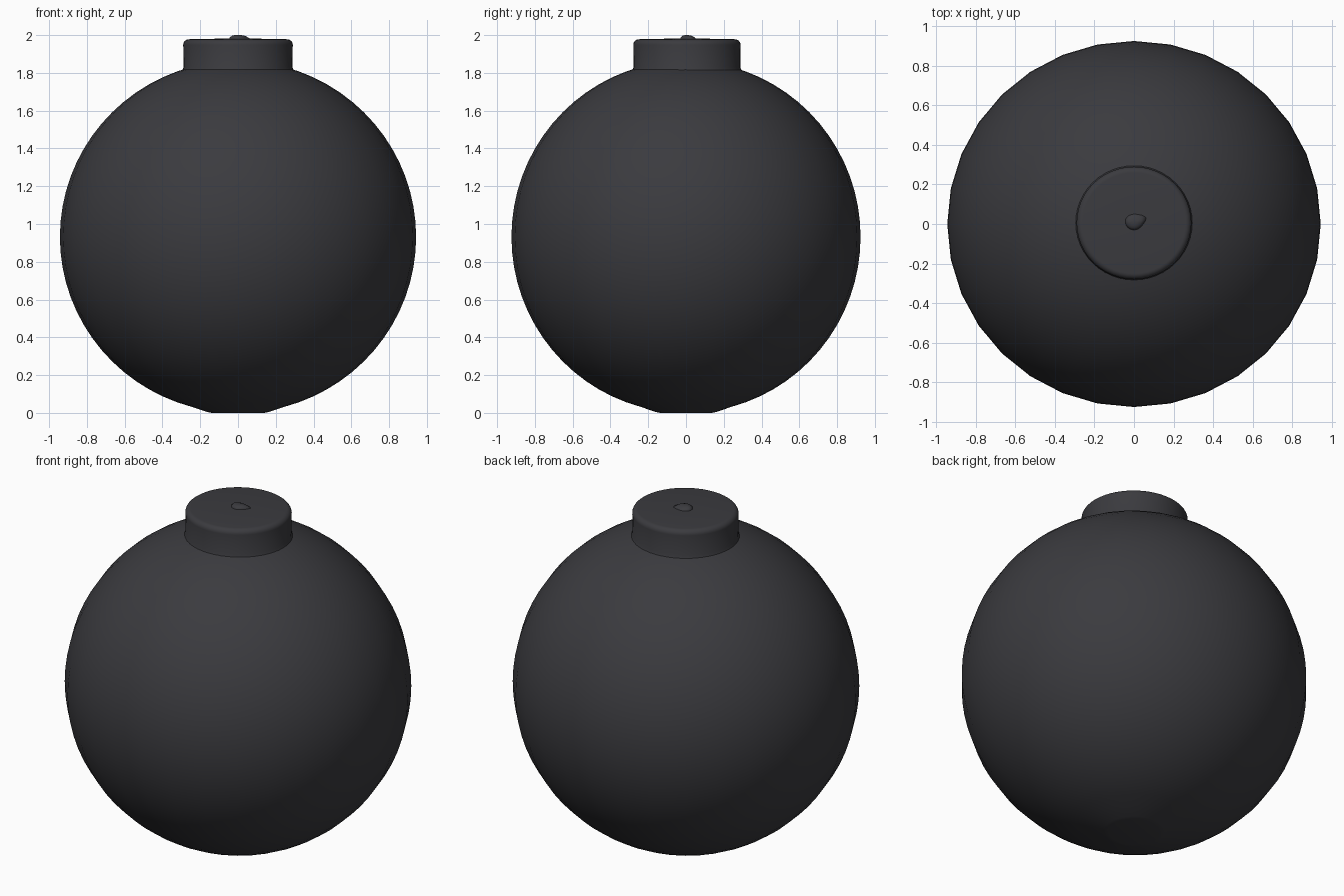
import bpy, bmesh, math

if "Cube" in bpy.data.objects:
    bpy.data.objects.remove(bpy.data.objects["Cube"])

iron = bpy.data.materials.new("dark iron")
iron.diffuse_color = (0.043, 0.043, 0.049, 1)
iron.use_nodes = True
iron.node_tree.nodes["Principled BSDF"].inputs["Base Color"].default_value = iron.diffuse_color


def lathe(name, profile, segs, sx=1.0, sy=1.0, cx=0.0, cy=0.0, angle=40):
    """Spin (radius, z) points round z; radius 0 makes a pole."""
    bm = bmesh.new()
    rings = []
    for r, z in profile:
        if r < 1e-6:
            rings.append([bm.verts.new((cx, cy, z))] * segs)
        else:
            rings.append([bm.verts.new((cx + sx * r * math.cos(2 * math.pi * i / segs),
                                        cy + sy * r * math.sin(2 * math.pi * i / segs), z))
                          for i in range(segs)])
    for a, b in zip(rings, rings[1:]):
        for i in range(segs):
            j = (i + 1) % segs
            bm.faces.new(list(dict.fromkeys((a[i], a[j], b[j], b[i]))))
    bmesh.ops.recalc_face_normals(bm, faces=bm.faces)
    me = bpy.data.meshes.new(name)
    bm.to_mesh(me)
    bm.free()
    me.materials.append(iron)
    ob = bpy.data.objects.new(name, me)
    bpy.context.collection.objects.link(ob)
    bpy.ops.object.select_all(action='DESELECT')
    ob.select_set(True)
    bpy.context.view_layer.objects.active = ob
    bpy.ops.object.shade_smooth_by_angle(angle=math.radians(angle))
    return ob


# Round body with a small flat underside
R, CZ, N = 0.943, 0.932, 36
ring = [(R * math.sin(math.pi * k / N), CZ - 0.932 * math.cos(math.pi * k / N))
        for k in range(2, N)]
ring[0] = (0.165, 0.005)
lathe("body", [(0, 0.0), (0.14, 0.0)] + ring + [(0, CZ + 0.932)], 32, 1.0, 0.98)

# Neck cap with a rounded rim and a slightly flared foot
bevel = [(0.26 + 0.03 * math.cos(a), 1.948 + 0.03 * math.sin(a))
         for a in (math.radians(15 * k) for k in range(7))]
lathe("neck_cap", [(0, 1.79), (0.30, 1.79), (0.295, 1.815), (0.288, 1.83)] + bevel
      + [(0.11, 1.981), (0, 1.984)], 48, 1.0, 0.98, 0.0, 0.005)

# Fuse stub: low dome drawn out to a point on one side and leaning forward
stub = lathe("fuse_stub", [(0, 1.97), (0.042, 1.97), (0.042, 1.986), (0.032, 1.996),
                           (0.018, 2.0), (0, 2.0)], 24, 1.05, 1.0, 0.0, 0.012, 60)
for v in stub.data.vertices:
    along = max(0.0, v.co.x * 0.9 + (v.co.y - 0.012) * 0.43)
    pull = (along / 0.042) ** 4
    v.co.x += 0.017 * pull
    v.co.y += 0.005 * pull
    if v.co.z > 1.98:
        v.co.z -= max(0.0, v.co.y - 0.012) * 0.2
